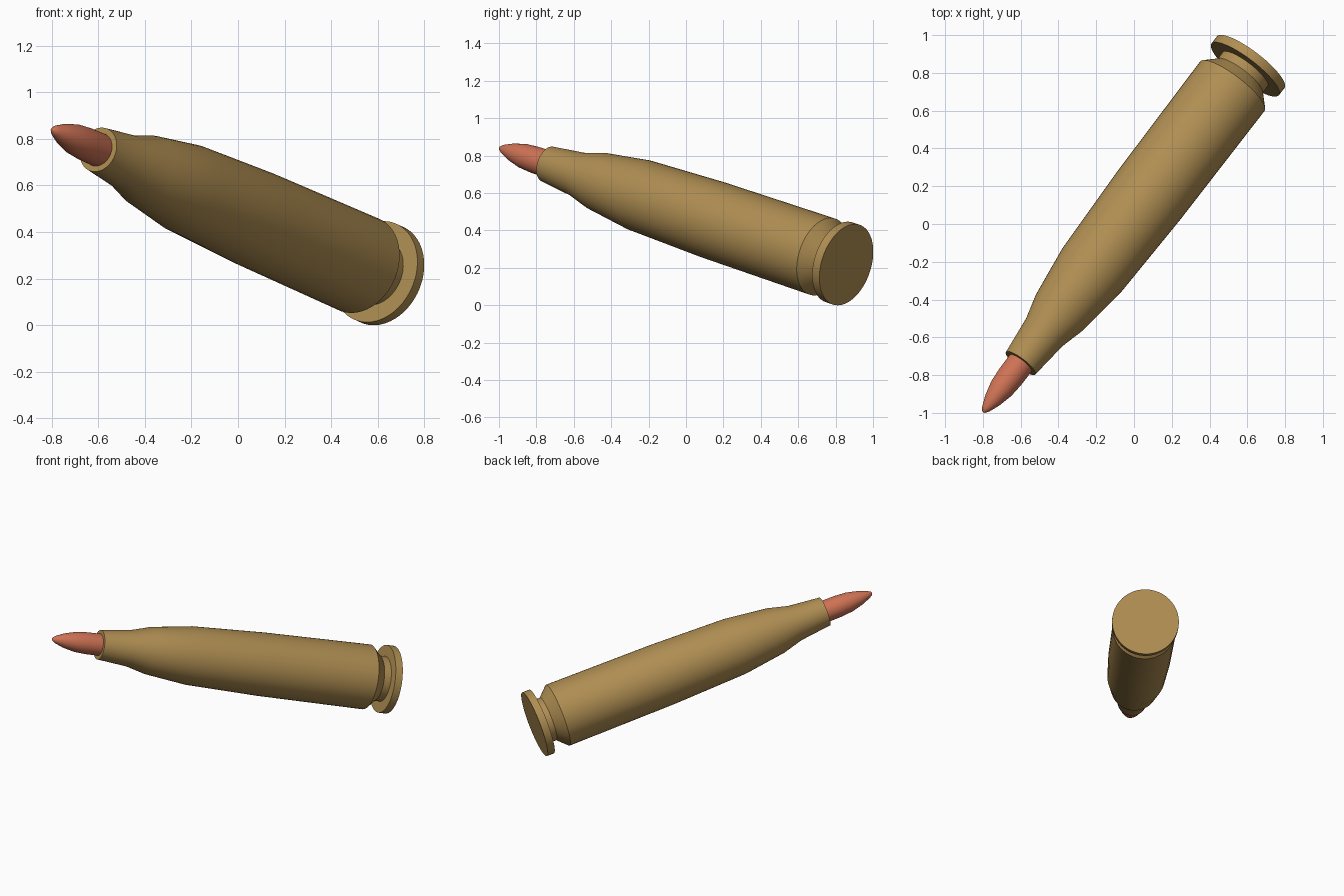
import bpy, bmesh, math
from mathutils import Vector

if "Cube" in bpy.data.objects:
    bpy.data.objects.remove(bpy.data.objects["Cube"])

BASE = Vector((0.618, 0.857, 0.217))   # centre of the rear face
TIP = Vector((-0.798, -0.996, 0.841))  # nose of the bullet
AXIS = (TIP - BASE).normalized()
LENGTH = (TIP - BASE).length
SIDES = 48


def material(name, rgb):
    m = bpy.data.materials.new(name)
    m.diffuse_color = (*rgb, 1)
    m.use_nodes = True
    m.node_tree.nodes["Principled BSDF"].inputs["Base Color"].default_value = m.diffuse_color
    return m


def lathe(name, profile, mat):
    """Closed solid of revolution; profile = (distance along axis, radius)."""
    bm = bmesh.new()
    rings = []
    for t, r in profile:
        rings.append([bm.verts.new((r * math.cos(a), r * math.sin(a), t))
                      for a in (2 * math.pi * i / SIDES for i in range(SIDES))])
    for lo, hi in zip(rings, rings[1:]):
        for i in range(SIDES):
            j = (i + 1) % SIDES
            bm.faces.new((lo[i], lo[j], hi[j], hi[i]))
    bm.faces.new(rings[0][::-1])
    bm.faces.new(rings[-1])
    me = bpy.data.meshes.new(name)
    bm.to_mesh(me)
    bm.free()
    ob = bpy.data.objects.new(name, me)
    bpy.context.collection.objects.link(ob)
    me.materials.append(mat)
    # lay along the tilted axis
    ob.location = BASE
    ob.rotation_euler = AXIS.to_track_quat('Z', 'Y').to_euler()
    bpy.ops.object.select_all(action='DESELECT')
    ob.select_set(True)
    bpy.context.view_layer.objects.active = ob
    bpy.ops.object.shade_smooth_by_angle(angle=math.radians(30))
    return ob


brass = material("brass", (0.43, 0.27, 0.085))
copper = material("copper", (0.62, 0.17, 0.09))

# Casing: rim, groove, bevel, tapered body, shoulder, neck
lathe("casing", [(0, 0.225), (0.05, 0.225), (0.05, 0.15), (0.098, 0.15),
                 (0.166, 0.215), (0.92, 0.21), (1.435, 0.194), (1.725, 0.157),
                 (1.863, 0.121), (2.077, 0.098)], brass)

# Bullet: pointed ogive seated in the neck
lathe("bullet", [(1.95, 0.073), (2.077, 0.073), (2.17, 0.072), (2.25, 0.066),
                 (2.33, 0.047), (2.39, 0.024), (LENGTH - 0.004, 0.011),
                 (LENGTH, 0.004)], copper)
